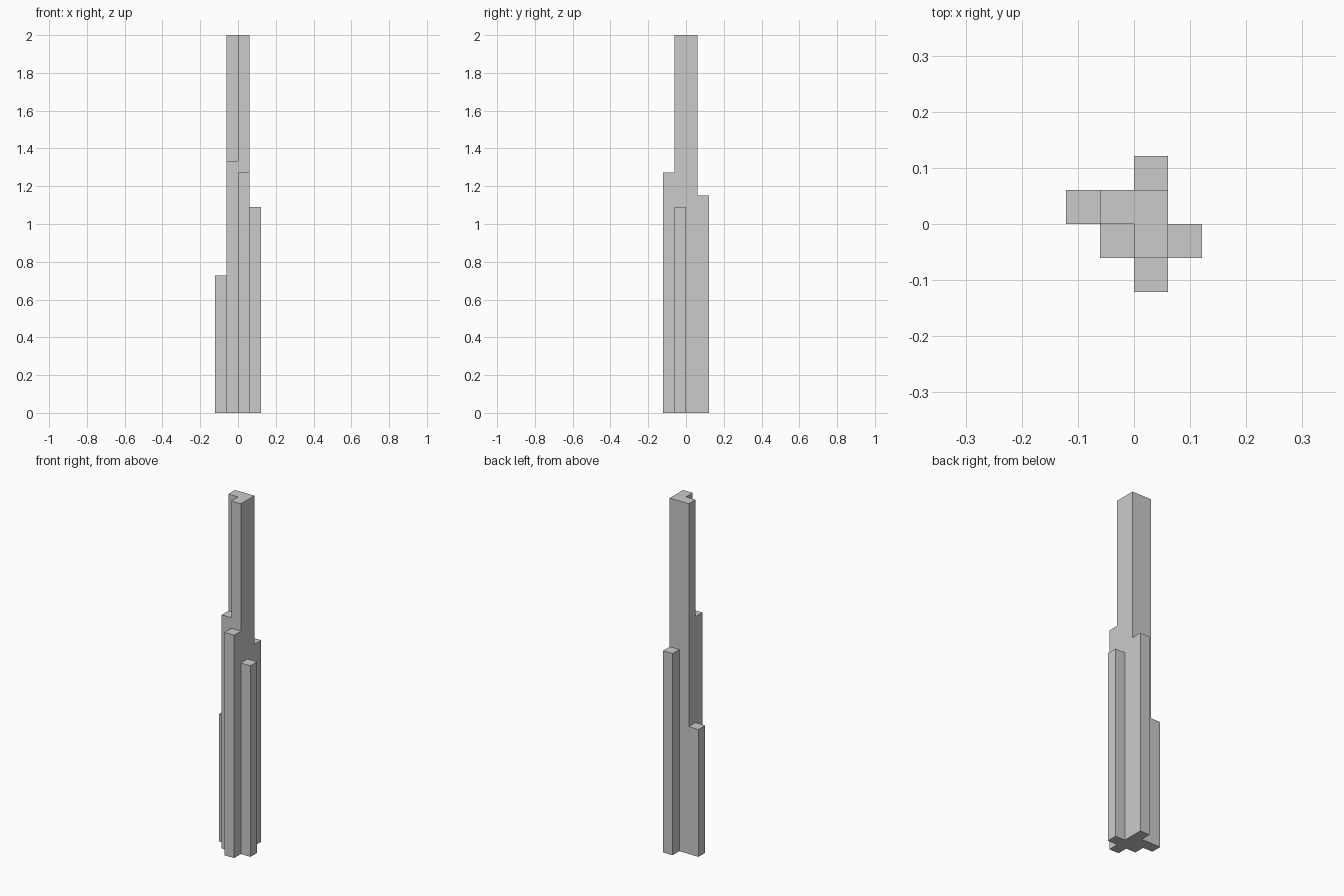
import bpy, bmesh

if "Cube" in bpy.data.objects:
    bpy.data.objects.remove(bpy.data.objects["Cube"])

U = 2 / 33  # one module: the tower is 33 modules tall


def prism(name, outline, height):
    """Extrude a plan outline (in modules) from the ground to a height (in modules)."""
    bm = bmesh.new()
    base = bm.faces.new([bm.verts.new((x * U, y * U, 0)) for x, y in outline])
    top = bmesh.ops.extrude_face_region(bm, geom=[base], use_keep_orig=True)
    bmesh.ops.translate(bm, vec=(0, 0, height * U),
                        verts=[v for v in top["geom"] if isinstance(v, bmesh.types.BMVert)])
    bmesh.ops.recalc_face_normals(bm, faces=bm.faces)
    mesh = bpy.data.meshes.new(name)
    bm.to_mesh(mesh)
    bm.free()
    obj = bpy.data.objects.new(name, mesh)
    bpy.context.collection.objects.link(obj)
    return obj


# Full-height L-shaped core
tower = prism("stepped_tower", [(-1, 0), (0, 0), (0, -1), (1, -1), (1, 1), (-1, 1)], 33)

# Lower square shafts: name, lower-left plan corner, height
shafts = [
    ("corner_shaft", -1, -1, 22),
    ("front_shaft", 0, -2, 21),
    ("back_shaft", 0, 1, 19),
    ("right_shaft", 1, -1, 18),
    ("left_shaft", -2, 0, 12),
]

# Join every shaft to the core as one solid skin
helpers = []
for name, x, y, height in shafts:
    shaft = prism(name, [(x, y), (x + 1, y), (x + 1, y + 1), (x, y + 1)], height)
    shaft.hide_render = True
    helpers.append(shaft)
    mod = tower.modifiers.new(name, 'BOOLEAN')
    mod.operation = 'UNION'
    mod.solver = 'EXACT'
    mod.object = shaft

bpy.context.view_layer.objects.active = tower
for mod in list(tower.modifiers):
    bpy.ops.object.modifier_apply(modifier=mod.name)
for shaft in helpers:
    bpy.data.objects.remove(shaft)
